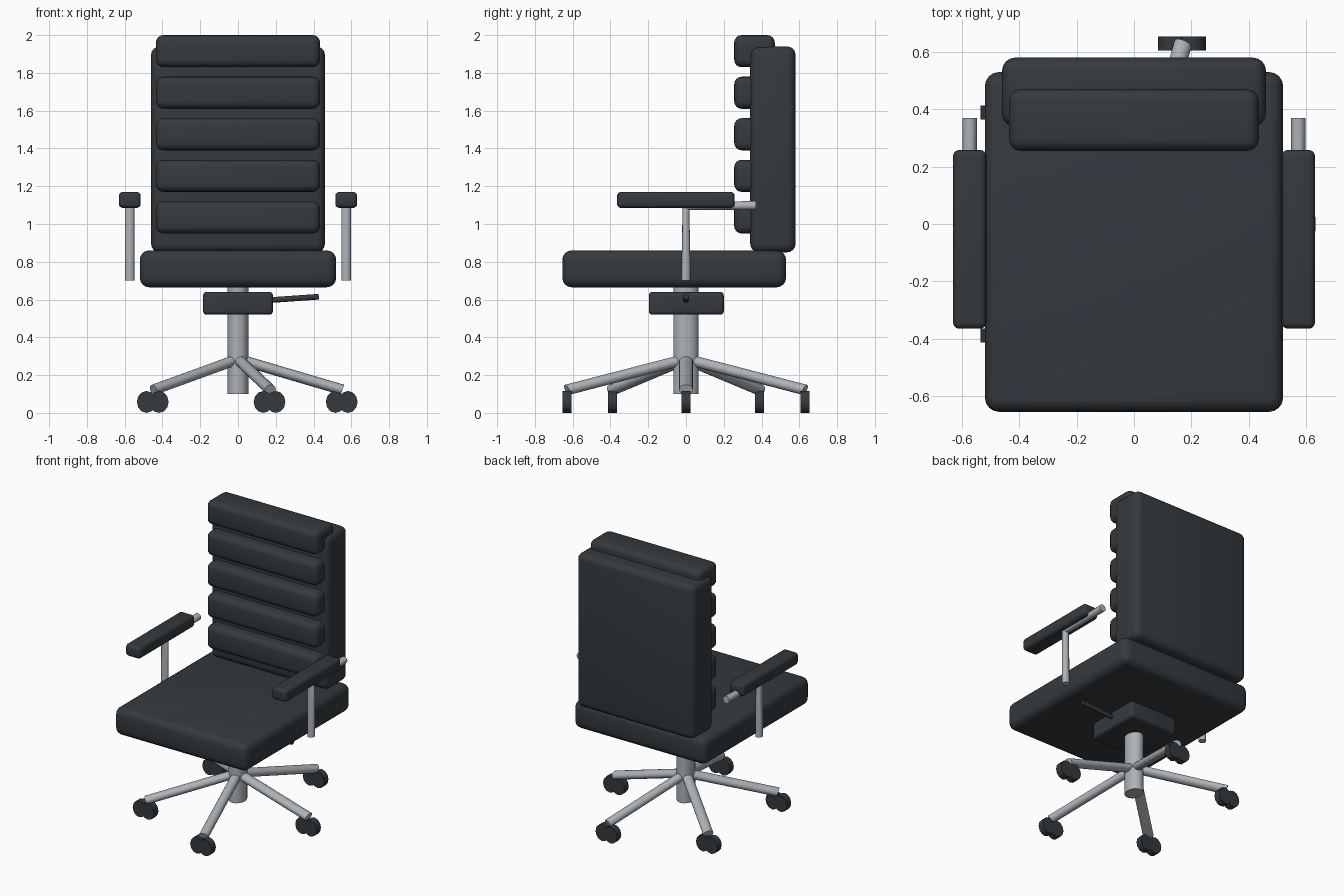
import bpy, math
from mathutils import Vector

if "Cube" in bpy.data.objects:
    bpy.data.objects.remove(bpy.data.objects["Cube"])


def material(name, rgb):
    m = bpy.data.materials.new(name)
    m.diffuse_color = (*rgb, 1)
    m.use_nodes = True
    m.node_tree.nodes["Principled BSDF"].inputs["Base Color"].default_value = m.diffuse_color
    return m


DARK = material("dark_leather", (0.035, 0.042, 0.048))
METAL = material("metal", (0.42, 0.45, 0.48))


def finish(ob, name, mat):
    ob.name = name
    ob.data.materials.append(mat)
    bpy.ops.object.shade_smooth_by_angle(angle=math.radians(40))
    return ob


def block(name, lo, hi, bevel, mat=DARK, segments=4):
    lo, hi = Vector(lo), Vector(hi)
    bpy.ops.mesh.primitive_cube_add(size=1, location=(lo + hi) / 2)
    ob = bpy.context.object
    ob.scale = hi - lo
    bpy.ops.object.transform_apply(location=False, rotation=False, scale=True)
    mod = ob.modifiers.new("Bevel", 'BEVEL')
    mod.width, mod.segments = bevel, segments
    bpy.ops.object.modifier_apply(modifier="Bevel")
    return finish(ob, name, mat)


def rod(name, a, b, rad, mat, sides=20, squash=(1, 1, 1)):
    # cylinder from a to b; its thickness can be squashed along world axes
    a, b, s = Vector(a), Vector(b), Vector(squash)
    d = Vector([(b - a)[i] / s[i] for i in range(3)])
    bpy.ops.mesh.primitive_cylinder_add(vertices=sides, radius=rad, depth=d.length)
    ob = bpy.context.object
    ob.rotation_euler = d.to_track_quat('Z', 'Y').to_euler()
    bpy.ops.object.transform_apply(location=False, rotation=True, scale=False)
    ob.scale = s
    bpy.ops.object.transform_apply(location=False, rotation=False, scale=True)
    ob.location = (a + b) / 2
    return finish(ob, name, mat)


def bent_tube(name, pts, rad, mat):
    cu = bpy.data.curves.new(name, 'CURVE')
    cu.dimensions = '3D'
    cu.bevel_depth, cu.bevel_resolution, cu.use_fill_caps = rad, 4, True
    sp = cu.splines.new('POLY')
    sp.points.add(len(pts) - 1)
    for p, co in zip(sp.points, pts):
        p.co = (*co, 1)
    ob = bpy.data.objects.new(name, cu)
    bpy.context.collection.objects.link(ob)
    bpy.ops.object.select_all(action='DESELECT')
    ob.select_set(True)
    bpy.context.view_layer.objects.active = ob
    bpy.ops.object.convert(target='MESH')
    return finish(bpy.context.object, name, mat)


# seat and backrest with five padded rolls
block("seat", (-0.52, -0.655, 0.665), (0.52, 0.53, 0.86), 0.05)
block("backrest", (-0.46, 0.34, 0.85), (0.46, 0.58, 1.94), 0.045)
for i in range(5):
    z = 0.95 + 0.22 * i
    block(f"back_cushion_{i + 1}", (-0.435, 0.255, z), (0.435, 0.47, z + 0.17), 0.04)

# armrests
for side, s in (("left", -1), ("right", 1)):
    x = 0.573 * s
    block(f"{side}_arm_pad", (x - 0.058, -0.365, 1.085), (x + 0.058, 0.258, 1.17), 0.022)
    bent_tube(f"{side}_arm_support",
              [(x, 0, 0.70), (x, 0, 1.092), (x, 0.37, 1.098)], 0.025, METAL)

# tilt mechanism, lever and gas column
block("tilt_mechanism", (-0.185, -0.197, 0.52), (0.185, 0.2, 0.64), 0.018)
rod("lever", (0.17, 0, 0.597), (0.428, 0, 0.615), 0.015, DARK, 12)
rod("gas_column", (0, 0, 0.10), (0, 0, 0.69), 0.067, METAL, 24, (0.83, 1, 1))

# five-star base, slightly narrower in x than in y
RX, RY = 0.553, 0.662
for i in range(5):
    a = math.radians(72 * i)
    x, y = RX * math.cos(a), RY * math.sin(a)
    rod(f"base_leg_{i + 1}", (0, 0, 0.285), (x, y, 0.122), 0.037, METAL, 16, (0.838, 1, 0.76))
    for j, dx in enumerate((-0.033, 0.033)):
        cx = x + dx - 0.004
        rod(f"caster_wheel_{i + 1}_{j + 1}", (cx, y - 0.024, 0.058), (cx, y + 0.024, 0.058),
            0.058, DARK, 12, (0.88, 1, 1))
